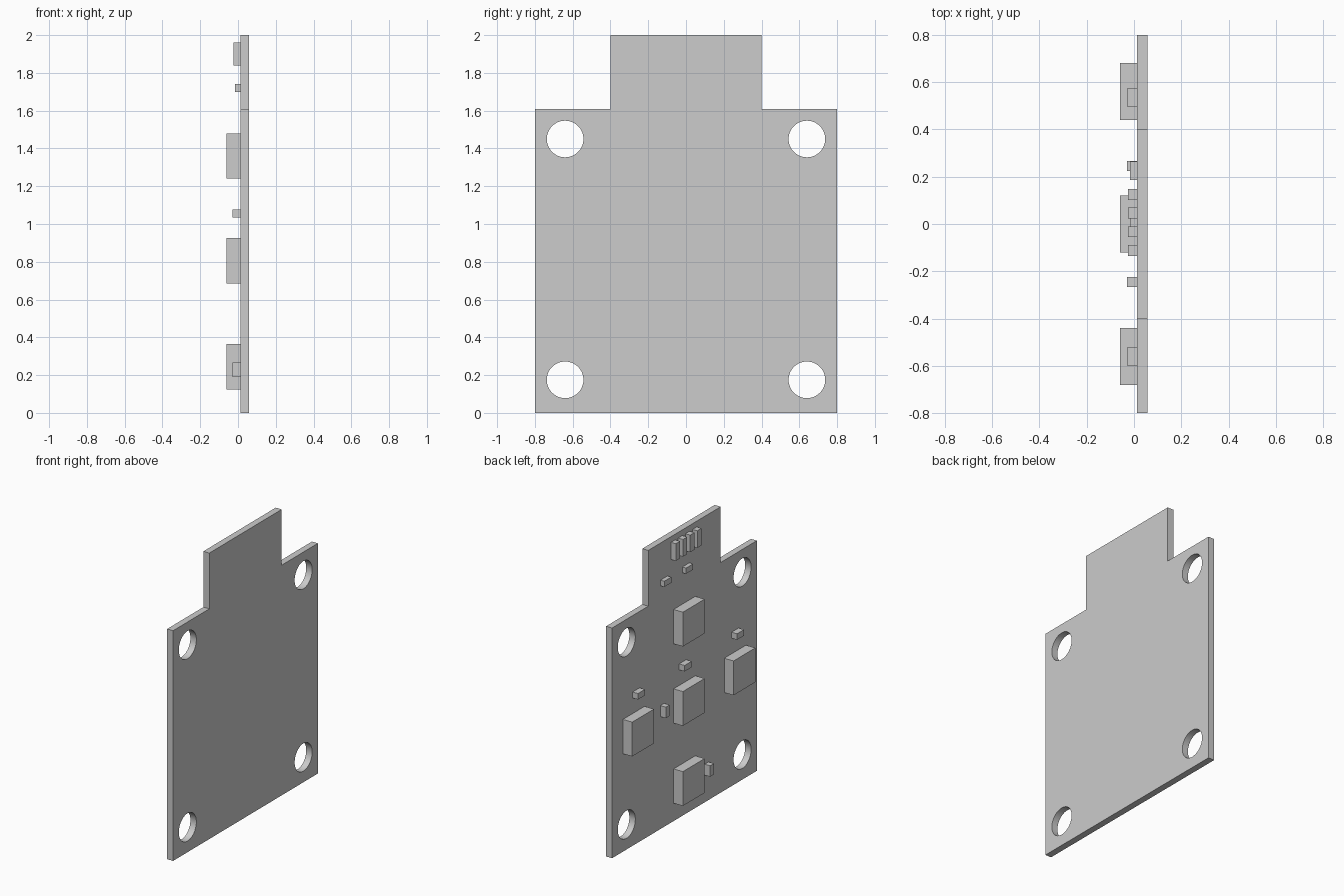
import bpy
import bmesh
import math
from mathutils import Matrix

cube = bpy.data.objects.get("Cube")
if cube:
    bpy.data.objects.remove(cube, do_unlink=True)

BACK, FACE = 0.058, 0.012   # the two sides of the board along x

grey = bpy.data.materials.new("light_grey")
grey.use_nodes = True
grey.diffuse_color = (0.604, 0.604, 0.604, 1)
grey.node_tree.nodes["Principled BSDF"].inputs["Base Color"].default_value = grey.diffuse_color


def add_object(name, bm):
    bmesh.ops.recalc_face_normals(bm, faces=bm.faces)
    mesh = bpy.data.meshes.new(name)
    bm.to_mesh(mesh)
    bm.free()
    mesh.materials.append(grey)
    obj = bpy.data.objects.new(name, mesh)
    bpy.context.collection.objects.link(obj)
    return obj


def component(name, y, z, width, height, front):
    """Box standing on the component side, reaching out to x = front."""
    bm = bmesh.new()
    place = Matrix.Translation(((FACE + front) / 2, y, z))
    size = Matrix.Diagonal((FACE - front, width, height, 1))
    bmesh.ops.create_cube(bm, size=1, matrix=place @ size)
    return add_object(name, bm)


# Board: stepped outline with a narrow tab on top
half = [(0.8, 0), (0.8, 1.61), (0.4, 1.61), (0.4, 2)]
outline = half + [(-y, z) for y, z in reversed(half)]
bm = bmesh.new()
face = bm.faces.new([bm.verts.new((FACE, y, z)) for y, z in outline])
side = bmesh.ops.extrude_face_region(bm, geom=[face])
moved = [v for v in side["geom"] if isinstance(v, bmesh.types.BMVert)]
bmesh.ops.translate(bm, verts=moved, vec=(BACK - FACE, 0, 0))
board = add_object("circuit_board", bm)

# Four mounting holes
bm = bmesh.new()
for y in (-0.64, 0.64):
    for z in (0.175, 1.45):
        place = Matrix.Translation((0.035, y, z)) @ Matrix.Rotation(math.pi / 2, 4, "Y")
        bmesh.ops.create_cone(bm, cap_ends=True, segments=48, radius1=0.097,
                              radius2=0.097, depth=0.2, matrix=place)
cutter = add_object("hole_cutter", bm)
cutter.hide_render = True
cut = board.modifiers.new("mounting_holes", "BOOLEAN")
cut.operation = "DIFFERENCE"
cut.solver = "EXACT"
cut.object = cutter
bpy.context.view_layer.objects.active = board
board.select_set(True)
bpy.ops.object.modifier_apply(modifier=cut.name)
bpy.data.objects.remove(cutter, do_unlink=True)
bpy.ops.object.shade_smooth_by_angle(angle=math.radians(30))

# Large square chips in a cross
for name, y, z in (("top", 0, 1.36), ("centre", 0, 0.805), ("bottom", 0, 0.245),
                   ("rear", 0.56, 0.805), ("front", -0.56, 0.805)):
    component(name + "_chip", y, z, 0.24, 0.24, -0.06)

# Small parts lying flat above the middle row
for i, y in enumerate((0.535, 0.02, -0.56)):
    component(f"flat_resistor_{i + 1}", y, 1.055, 0.077, 0.042, -0.03)

# Small parts standing upright beside the chips
for i, (y, z) in enumerate(((0.245, 0.825), (-0.245, 0.228))):
    component(f"upright_resistor_{i + 1}", y, z, 0.042, 0.077, -0.03)

# Pair of low parts below the connector
for i, y in enumerate((0.225, -0.015)):
    component(f"low_capacitor_{i + 1}", y, 1.72, 0.077, 0.04, -0.017)

# Row of connector contacts on the tab
for i in range(4):
    component(f"contact_{i + 1}", 0.125 - 0.079 * i, 1.90, 0.046, 0.12, -0.025)
